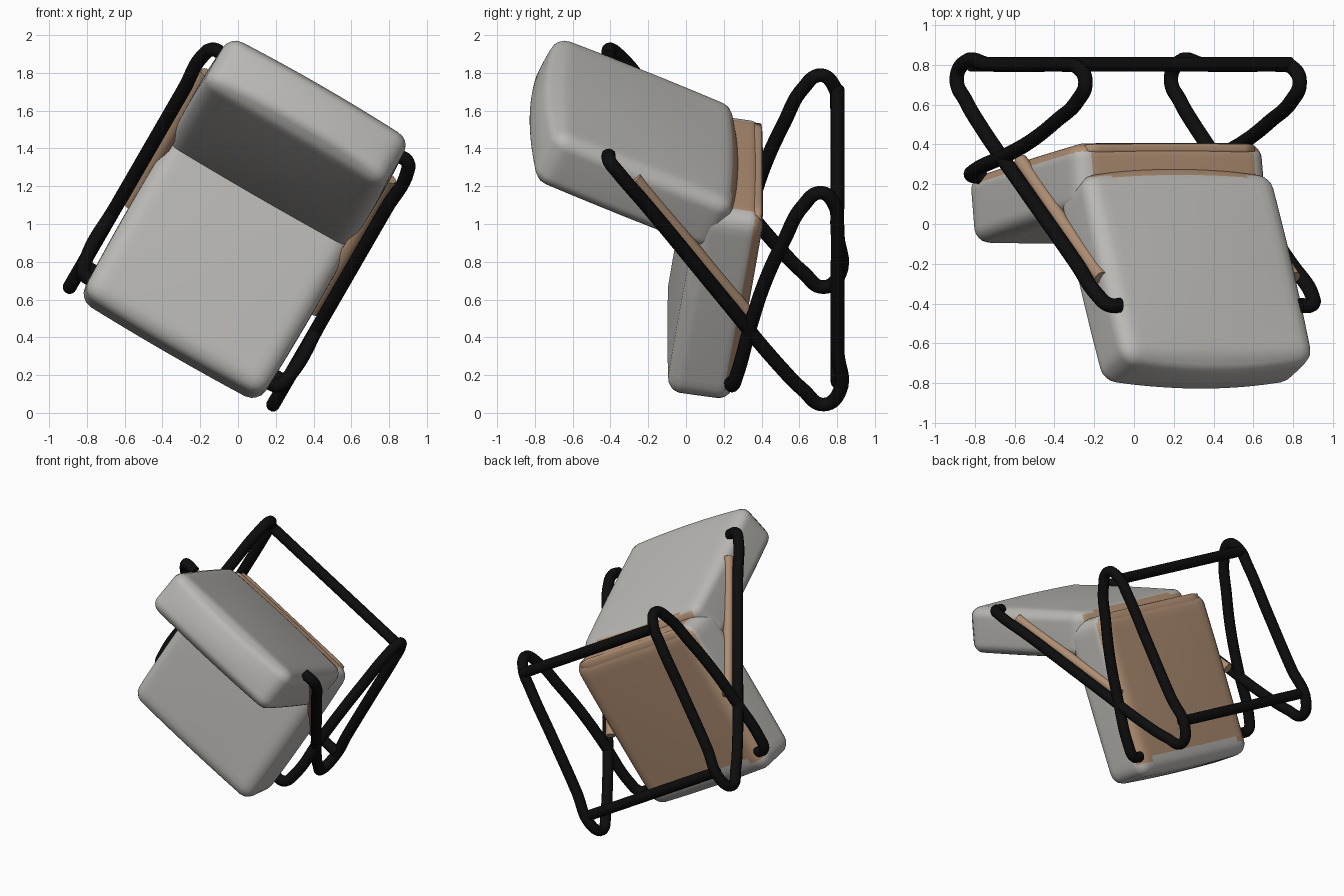
import bpy, bmesh, math
from mathutils import Vector

if "Cube" in bpy.data.objects:
    bpy.data.objects.remove(bpy.data.objects["Cube"])

# The chair lies on its back, rolled 30 degrees.
# Chair space: u = width, y = depth (legs at +y), v = up along the roll.
C, S = math.cos(math.radians(30)), 0.5
U0 = 0.017


def world(u, y, v):
    u += U0
    return Vector((C * u + S * v, y, 1 - S * u + C * v))


def material(name, rgb):
    m = bpy.data.materials.new(name)
    m.diffuse_color = (*rgb, 1)
    m.use_nodes = True
    m.node_tree.nodes["Principled BSDF"].inputs["Base Color"].default_value = m.diffuse_color
    return m


GREY = material("grey_fabric", (0.50, 0.485, 0.46))
BROWN = material("tan_backing", (0.43, 0.27, 0.17))
BLACK = material("black_tube", (0.004, 0.004, 0.004))


def soft_box(name, centre, s_axis, half, r, bulge, rule, mats, seg=28):
    """Rounded, puffed box; centre and s_axis are (y, v), half is (u, s, n)."""
    bm = bmesh.new()
    bmesh.ops.create_cube(bm, size=2)
    bmesh.ops.subdivide_edges(bm, edges=bm.edges[:], cuts=seg - 1, use_grid_fill=True)
    ax = Vector(s_axis).normalized()
    nx = Vector((ax.y, -ax.x))
    if nx.x < 0:
        nx = -nx
    local = {}
    for vert in bm.verts:
        p = vert.co.copy()
        full = Vector([p[i] * half[i] for i in range(3)])
        q = Vector([max(-(half[i] - r), min(half[i] - r, full[i])) for i in range(3)])
        d = full - q
        co = q + d.normalized() * r if d.length > 1e-6 else full
        w = [1 - p[i] ** 2 for i in range(3)]
        co.x += p.x * bulge[0] * w[1] * (0.5 + 0.5 * w[2])
        co.y += p.y * bulge[1] * w[0] * (0.5 + 0.5 * w[2])
        co.z += p.z * bulge[2] * w[0] * w[1]
        local[vert] = co
    for f in bm.faces:
        f.smooth = True
        mid = sum((local[v] for v in f.verts), Vector()) / len(f.verts)
        f.material_index = 1 if rule(mid) else 0
    for vert, co in local.items():
        yv = Vector(centre) + ax * co.y + nx * co.z
        vert.co = world(co.x, yv.x, yv.y)
    bmesh.ops.recalc_face_normals(bm, faces=bm.faces[:])
    me = bpy.data.meshes.new(name)
    bm.to_mesh(me)
    bm.free()
    for m in mats:
        me.materials.append(m)
    ob = bpy.data.objects.new(name, me)
    bpy.context.collection.objects.link(ob)
    return ob


def tube(name, pts, radius, mat, smooth=True):
    cu = bpy.data.curves.new(name, 'CURVE')
    cu.dimensions = '3D'
    cu.bevel_depth = radius
    cu.bevel_resolution = 4
    cu.resolution_u = 8
    cu.use_fill_caps = True
    sp = cu.splines.new('BEZIER')
    sp.bezier_points.add(len(pts) - 1)
    for bp, p in zip(sp.bezier_points, pts):
        bp.co = world(*p)
        bp.handle_left_type = bp.handle_right_type = 'AUTO' if smooth else 'VECTOR'
    cu.materials.append(mat)
    ob = bpy.data.objects.new(name, cu)
    bpy.context.collection.objects.link(ob)
    bpy.ops.object.select_all(action='DESELECT')
    ob.select_set(True)
    bpy.context.view_layer.objects.active = ob
    bpy.ops.object.convert(target='MESH')
    bpy.ops.object.shade_smooth_by_angle(angle=math.radians(50))


# Seat cushion, tan on its underside and rear end
SEAT, SEAT_AXIS = (0.155, -0.19), (0.156, 0.987)
soft_box("seat_cushion", SEAT, SEAT_AXIS, (0.55, 0.57, 0.175), 0.08,
         (0.012, 0.012, 0.012),
         lambda p: (p.z > 0.125 and p.y > -0.47) or (p.y > 0.53 and abs(p.x) < 0.48),
         (GREY, BROWN))

# Raised rear half of the seat underside
soft_box("seat_under_panel", (0.335, 0.06), SEAT_AXIS, (0.49, 0.30, 0.03), 0.025,
         (0, 0, 0.004), lambda p: False, (BROWN,), 14)

# Backrest cushion, tan on its lower end
soft_box("back_cushion", (-0.275, 0.502), (0.907, -0.42), (0.55, 0.515, 0.16), 0.07,
         (0.015, 0.06, 0.02),
         lambda p: p.y > 0.50 and abs(p.x) < 0.50, (GREY, BROWN))

# Side frame loop as (distance inward, y, v): arm, floor runner, rising leg
LOOP = [(0.10, -0.41, 0.735), (0.03, -0.405, 0.735), (0, -0.36, 0.685), (0, -0.2, 0.47),
        (0, 0.2, -0.09), (0, 0.5, -0.505), (0, 0.62, -0.645), (0, 0.73, -0.735),
        (0, 0.815, -0.65), (0, 0.803, -0.42), (0, 0.80, 0.0), (0, 0.80, 0.36),
        (0, 0.785, 0.49), (0, 0.715, 0.56), (0, 0.62, 0.48), (0, 0.52, 0.27),
        (0, 0.42, 0.02), (0, 0.345, -0.24), (0, 0.27, -0.55), (0.03, 0.245, -0.635),
        (0.10, 0.235, -0.645)]
HALF = 0.622
for side, label in ((-1, "left"), (1, "right")):
    tube(label + "_side_frame", [(side * (HALF - i), y, v) for i, y, v in LOOP], 0.037, BLACK)
    # tan strip tucked inside the arm
    tube(label + "_arm_strip", [(side * 0.56, -0.27, 0.61), (side * 0.56, 0.32, -0.2)],
         0.035, BROWN, False)

# Floor cross bars
for label, v in (("front", -0.60), ("rear", 0.47)):
    tube(label + "_cross_bar", [(-HALF, 0.803, v), (HALF, 0.803, v)], 0.037, BLACK, False)
